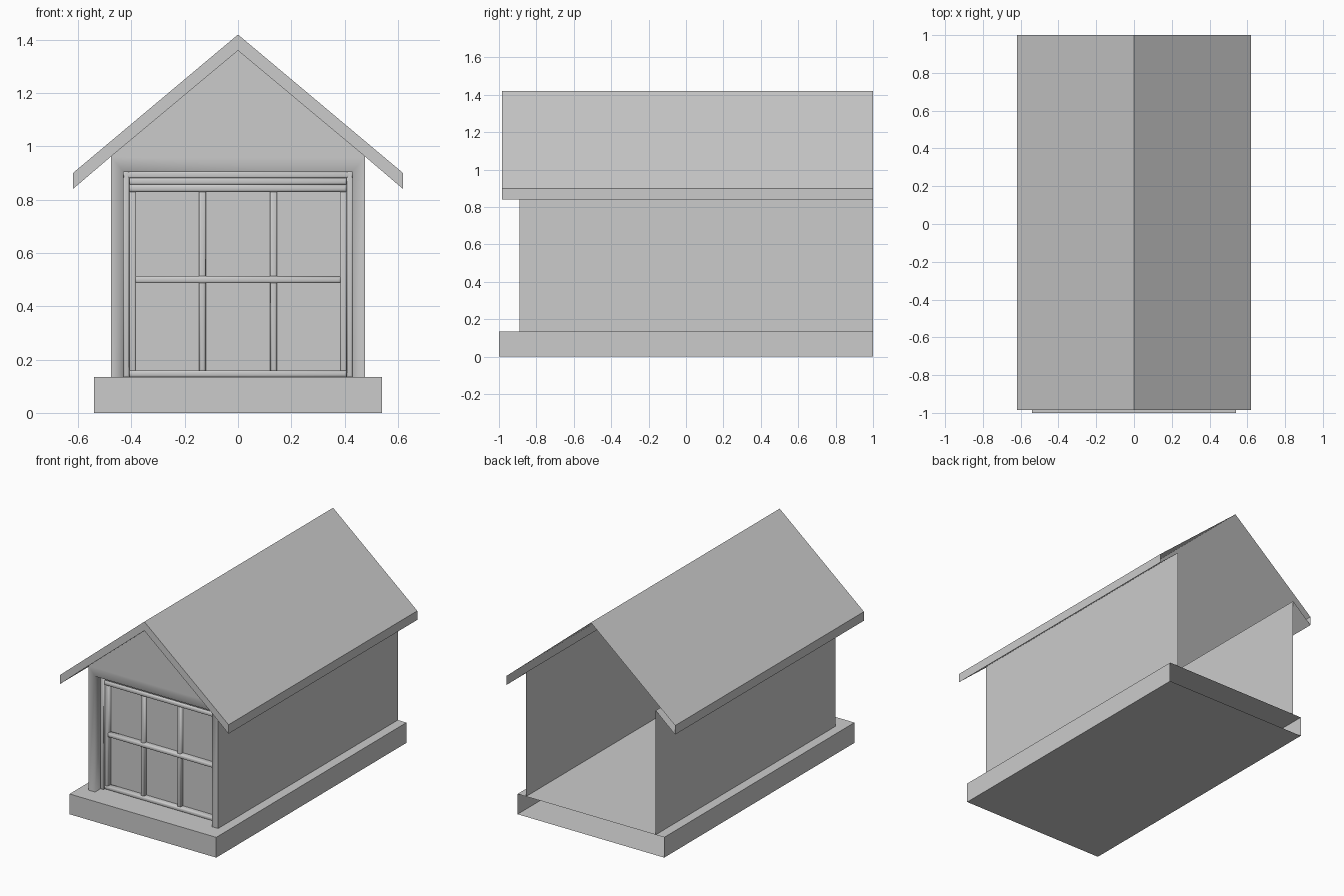
import bpy, bmesh

if "Cube" in bpy.data.objects:
    bpy.data.objects.remove(bpy.data.objects["Cube"])

FRONT, BACK = -0.89, 1.0        # wall front and open rear end
BASE, EAVE = 0.135, 0.962       # top of plinth, wall top under the roof
HALF, OPEN, HEAD = 0.477, 0.43, 0.905
GLASS = -0.79


def mesh(name, verts, faces, smooth=False):
    me = bpy.data.meshes.new(name)
    me.from_pydata(verts, [], faces)
    bm = bmesh.new()
    bm.from_mesh(me)
    bmesh.ops.recalc_face_normals(bm, faces=bm.faces)
    bm.to_mesh(me)
    bm.free()
    ob = bpy.data.objects.new(name, me)
    bpy.context.collection.objects.link(ob)
    if smooth:
        me.shade_smooth()
    return ob


def open_box(name, x0, x1, y0, y1, z0, z1, bevel=0.0):
    """Box without its rear face, optionally with rounded front edges."""
    v = [(x, y, z) for y in (y0, y1) for x, z in
         ((x0, z0), (x1, z0), (x1, z1), (x0, z1))]
    f = [(0, 1, 2, 3)] + [(i, (i + 1) % 4, (i + 1) % 4 + 4, i + 4) for i in range(4)]
    ob = mesh(name, v, f)
    # make the front face point outward
    if ob.data.polygons[0].normal.y > 0:
        ob.data.flip_normals()
    if bevel:
        bm = bmesh.new()
        bm.from_mesh(ob.data)
        edges = [e for e in bm.edges if all(abs(w.co.y - y0) < 1e-5 for w in e.verts)]
        bmesh.ops.bevel(bm, geom=edges, offset=bevel, segments=3, profile=0.5,
                        affect='EDGES')
        bm.to_mesh(ob.data)
        bm.free()
        ob.data.shade_smooth()
    return ob


# Plinth, open at the rear
open_box("base", -0.54, 0.54, -1, BACK, 0, BASE)

# Side walls as single sheets
for s, side in ((-1, "left"), (1, "right")):
    w = mesh(side + "_wall",
             [(s * HALF, y, z) for y, z in
              ((FRONT, BASE), (BACK, BASE), (BACK, EAVE), (FRONT, EAVE))],
             [(0, 1, 2, 3)])
    if w.data.polygons[0].normal.x * s < 0:
        w.data.flip_normals()

# Gable triangle
mesh("gable", [(-HALF, FRONT, EAVE), (HALF, FRONT, EAVE), (0, FRONT, 1.36)], [(0, 1, 2)])

# Front posts, lintel and window reveal, softly shaded as one surface
pts = [(-HALF, BASE), (-OPEN, BASE), (-OPEN, HEAD), (-HALF, HEAD), (-HALF, EAVE),
       (HALF, BASE), (OPEN, BASE), (OPEN, HEAD), (HALF, HEAD), (HALF, EAVE)]
v = [(x, FRONT, z) for x, z in pts]
v += [(v[i][0], GLASS, v[i][2]) for i in (1, 2, 7, 6)]
trim = mesh("front_surround", v,
            [(0, 1, 2, 3), (6, 5, 8, 7), (3, 2, 7, 8, 9, 4),
             (1, 10, 11, 2), (2, 11, 12, 7), (7, 12, 13, 6)], smooth=True)

# Roof: top slopes, front fascia, eave edges and soffits, open at the rear
RF = -0.985
S = 0.52 / 0.62
section = [(-HALF, EAVE), (-0.62, 0.84), (-0.62, 0.90), (0, 1.42),
           (0.62, 0.90), (0.62, 0.84), (HALF, EAVE)]
n = len(section)
v = [(x, y, z) for y in (RF, BACK) for x, z in section]
f = [(i, i + 1, i + 1 + n, i + n) for i in range(n - 1)]
k = len(v)
v += [(0, RF, 1.36), (0, FRONT, 1.36), (-HALF, FRONT, EAVE), (HALF, FRONT, EAVE)]
f += [(0, 1, 2, 3, k), (k, 3, 4, 5, 6),                  # fascia
      (0, k, k + 1, k + 2), (k, 6, k + 3, k + 1)]        # soffit before the gable
mesh("roof", v, f)

# Window glass
mesh("window_pane", [(-OPEN, GLASS, BASE), (OPEN, GLASS, BASE),
                     (OPEN, GLASS, HEAD), (-OPEN, GLASS, HEAD)], [(0, 1, 2, 3)])

# Outer casing and sash
for s, side in ((-1, "left"), (1, "right")):
    for part, a, b, y, top in (("casing", 0.408, OPEN, -0.835, HEAD),
                               ("stile", 0.383, 0.408, -0.82, 0.84)):
        x0, x1 = sorted((s * a, s * b))
        open_box(f"{side}_{part}", x0, x1, y, GLASS, BASE, top, 0.006)
open_box("top_casing", -OPEN, OPEN, -0.835, GLASS, 0.882, HEAD, 0.006)
open_box("top_rail", -0.408, 0.408, -0.82, GLASS, 0.857, 0.882, 0.008)
open_box("top_bead", -0.408, 0.408, -0.83, GLASS, 0.83, 0.857, 0.01)
open_box("bottom_rail", -0.408, 0.408, -0.825, GLASS, BASE, 0.16, 0.009)

# Glazing bars
for x in (-0.134, 0.134):
    open_box("vertical_bar", x - 0.013, x + 0.013, -0.815, GLASS, 0.155, 0.835, 0.009)
open_box("cross_bar", -0.386, 0.386, -0.825, GLASS, 0.487, 0.513, 0.01)
